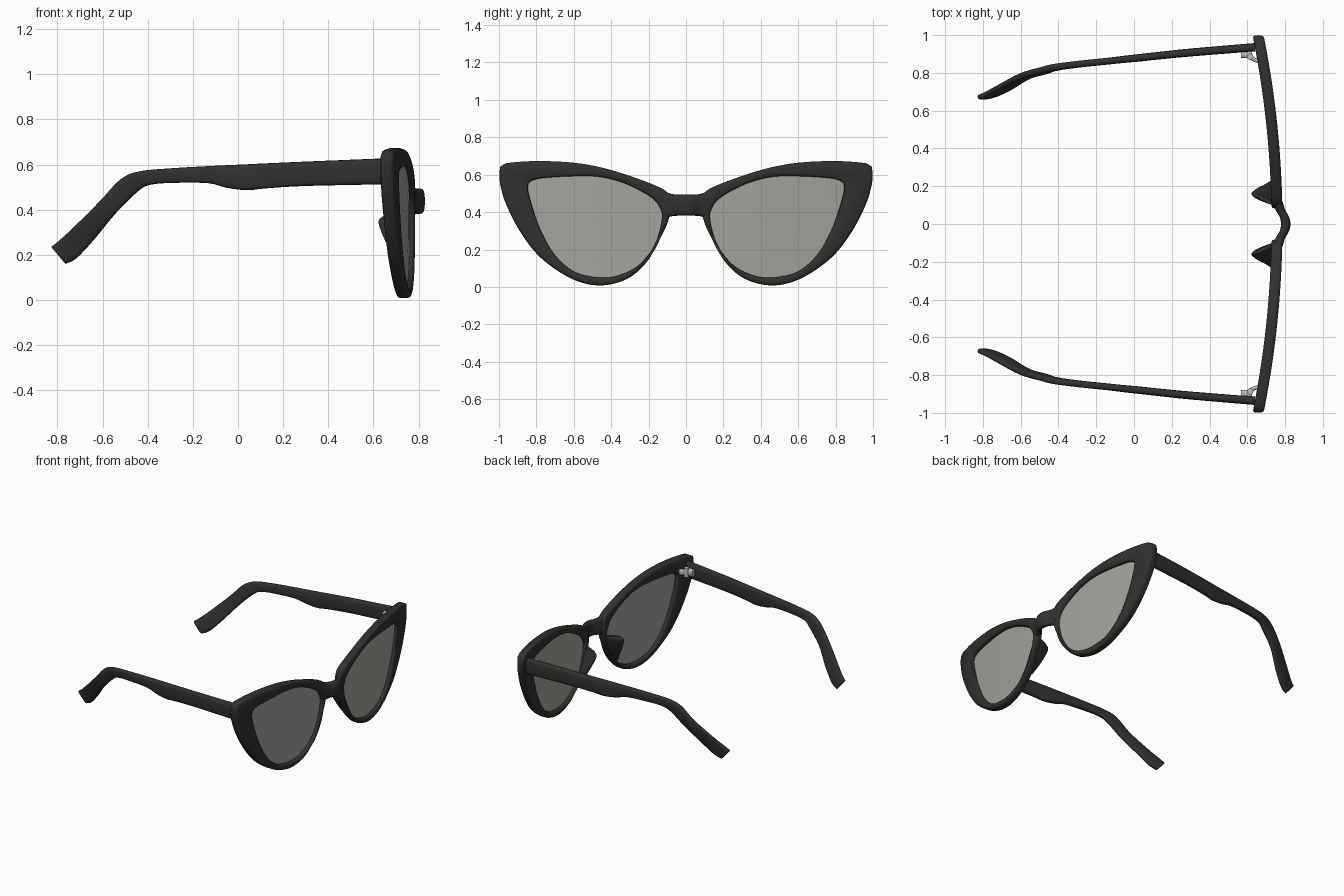
import bpy, bmesh, math
from mathutils import Vector

if "Cube" in bpy.data.objects:
    bpy.data.objects.remove(bpy.data.objects["Cube"])


def material(name, col):
    m = bpy.data.materials.new(name)
    m.diffuse_color = (*col, 1)
    m.use_nodes = True
    m.node_tree.nodes["Principled BSDF"].inputs["Base Color"].default_value = m.diffuse_color
    return m


BLACK = material("black plastic", (0.03, 0.03, 0.03))
GREY = material("grey lens", (0.37, 0.37, 0.34))
METAL = material("light metal", (0.5, 0.5, 0.5))


def spline(pts, steps, closed=False):
    """Catmull-Rom through tuples of any length."""
    n, out = len(pts), []
    get = (lambda i: pts[i % n]) if closed else (lambda i: pts[max(0, min(n - 1, i))])
    for i in range(n if closed else n - 1):
        for k in range(steps):
            t = k / steps
            out.append(tuple(
                0.5 * (2 * b + (c - a) * t + (2 * a - 5 * b + 4 * c - d) * t * t
                       + (3 * b - a - 3 * c + d) * t ** 3)
                for a, b, c, d in zip(get(i - 1), get(i), get(i + 1), get(i + 2))))
    if not closed:
        out.append(tuple(pts[-1]))
    return out


def ring(c, u, v, p=3.5, n=16):
    """Rounded-rectangle section around c with half axes u and v."""
    c, u, v = Vector(c), Vector(u), Vector(v)
    f = lambda x: math.copysign(abs(x) ** (2 / p), x)
    return [c + u * f(math.cos(2 * math.pi * k / n)) + v * f(math.sin(2 * math.pi * k / n))
            for k in range(n)]


def loft(name, sections, mat, side=1, loop=False, angle=40):
    """Skin a list of closed sections; side=-1 mirrors in y."""
    bm = bmesh.new()
    rows = [[bm.verts.new((p[0], p[1] * side, p[2])) for p in s] for s in sections]
    n = len(rows[0])
    for a, b in zip(rows, rows[1:] + (rows[:1] if loop else [])):
        for k in range(n):
            bm.faces.new((a[k], a[(k + 1) % n], b[(k + 1) % n], b[k]))
    if not loop:
        bm.faces.new(rows[0])
        bm.faces.new(rows[-1])
    return finish(name, bm, mat, angle)


def finish(name, bm, mat, angle=40):
    bmesh.ops.recalc_face_normals(bm, faces=bm.faces[:])
    me = bpy.data.meshes.new(name)
    bm.to_mesh(me)
    bm.free()
    me.materials.append(mat)
    ob = bpy.data.objects.new(name, me)
    bpy.context.collection.objects.link(ob)
    bpy.ops.object.select_all(action='DESELECT')
    ob.select_set(True)
    bpy.context.view_layer.objects.active = ob
    bpy.ops.object.shade_smooth_by_angle(angle=math.radians(angle))
    return ob


# Eye outlines in (y, z)
OUTER = [(.14, .532), (.29, .59), (.45, .638), (.61, .665), (.80, .673), (.95, .663),
         (.99, .648), (.998, .61), (.992, .54), (.957, .43), (.877, .28), (.77, .15),
         (.61, .043), (.46, .008), (.315, .043), (.21, .133), (.14, .255), (.096, .35),
         (.083, .43), (.095, .495)]
INNER = [(.845, .545), (.82, .57), (.755, .583), (.595, .592), (.46, .588), (.326, .553),
         (.19, .482), (.14, .425), (.128, .36), (.166, .23), (.246, .122), (.353, .064),
         (.46, .05), (.594, .08), (.70, .17), (.78, .31), (.834, .47)]
CY, CZ, N = .5, .36, 120


def polar(outline):
    """Radius of an outline at N even angles around the eye centre."""
    s = sorted((math.atan2(z - CZ, y - CY), math.hypot(y - CY, z - CZ))
               for y, z in spline(outline, 12, True))
    s = [(s[-1][0] - 2 * math.pi, s[-1][1])] + s + [(s[0][0] + 2 * math.pi, s[0][1])]
    out = []
    for k in range(N):
        a = -math.pi + 2 * math.pi * k / N
        for (a0, r0), (a1, r1) in zip(s, s[1:]):
            if a0 <= a <= a1:
                out.append((a, r0 + (r1 - r0) * (a - a0) / max(a1 - a0, 1e-9)))
                break
    return out


def on_front(a, r, dx):
    """Point on the wrapped front of the glasses."""
    y = CY + r * math.cos(a)
    return (.757 - .1 * y * y + dx, y, CZ + r * math.sin(a))


outer, inner = polar(OUTER), polar(INNER)
H, B = .029, .014

# Temple stations: top x, top z, bottom x, bottom z, y, half width
TEMPLE = [(.64, .627, .64, .512, .936, .022), (.3, .613, .3, .505, .908, .021),
          (.12, .605, .12, .494, .89, .02), (.04, .601, .04, .486, .881, .02),
          (-.05, .597, -.05, .497, .872, .019), (-.15, .592, -.13, .517, .862, .018),
          (-.3, .583, -.27, .519, .847, .018), (-.435, .57, -.39, .51, .83, .018),
          (-.52, .535, -.45, .475, .81, .018), (-.61, .44, -.545, .38, .783, .018),
          (-.72, .33, -.635, .27, .727, .017), (-.79, .265, -.715, .185, .688, .016),
          (-.828, .235, -.765, .16, .673, .014)]

# Nose pad stations: z, rim y, back x, back y, half thickness
PAD = [(.37, .105, .64, .155, .010), (.345, .112, .622, .163, .017),
       (.28, .138, .645, .182, .02), (.21, .175, .68, .198, .018), (.15, .22, .71, .215, .01)]

for side, tag in ((1, "left"), (-1, "right")):
    # Rim
    sections = []
    for (a, ro), (_, ri) in zip(outer, inner):
        prof = [(ro, -H + B), (ro, H - B), (ro - .3 * B, H - .3 * B), (ro - B, H),
                (ri + B, H), (ri + .3 * B, H - .3 * B), (ri, H - B), (ri, -H + B),
                (ri + .3 * B, -H + .3 * B), (ri + B, -H), (ro - B, -H),
                (ro - .3 * B, -H + .3 * B)]
        sections.append([on_front(a, r, dx) for r, dx in prof])
    loft(tag + "_rim", sections, BLACK, side, loop=True, angle=50)

    # Lens
    lens = [[on_front(a, (r + .006) * f, dx) for a, r in inner]
            for f, dx in ((.05, .004), (.35, .004), (.7, .004), (1, .004),
                          (1, -.004), (.7, -.004), (.35, -.004), (.05, -.004))]
    loft(tag + "_lens", lens, GREY, side)

    # Temple arm with bent ear tip
    arm = [ring(((tx + bx) / 2, y, (tz + bz) / 2), ((tx - bx) / 2, 0, (tz - bz) / 2), (0, w, 0))
           for tx, tz, bx, bz, y, w in spline(TEMPLE, 4)]
    loft(tag + "_temple", arm, BLACK, side, angle=50)

    # Nose pad
    pad = []
    for z, ry, px, py, w in spline(PAD, 4):
        u = Vector((.742 - px, ry - py, 0)) / 2
        v = Vector((-u.y, u.x, 0)).normalized() * w
        pad.append(ring(((.742 + px) / 2, (ry + py) / 2, z), u, v, 2.6))
    loft(tag + "_nose_pad", pad, BLACK, side, angle=50)

    # Hinge: plate on the temple, knuckle, arm to the rim
    loft(tag + "_hinge_plate", [ring((x, .898, .572), (0, .02, 0), (0, 0, .024))
                                for x in (.566, .625)], METAL, side)
    loft(tag + "_hinge_knuckle", [ring((.615, .886, z), (.017, 0, 0), (0, .017, 0), 2)
                                  for z in (.54, .604)], METAL, side)
    loft(tag + "_hinge_arm", [ring((x, y, .572), (.003, .010, 0), (0, 0, .02))
                              for x, y in ((.615, .882), (.64, .868), (.672, .858))], METAL, side)

# Bridge arching forward: y, x, bottom z, top z
BRIDGE = [(-.118, .762, .365, .512), (-.075, .775, .378, .497), (-.035, .797, .381, .494),
          (0, .803, .381, .494), (.035, .797, .381, .494), (.075, .775, .378, .497),
          (.118, .762, .365, .512)]
loft("bridge", [ring((x, y, (b + t) / 2), (.025, 0, 0), (0, 0, (t - b) / 2), 3)
                for y, x, b, t in spline(BRIDGE, 4)], BLACK, angle=50)
